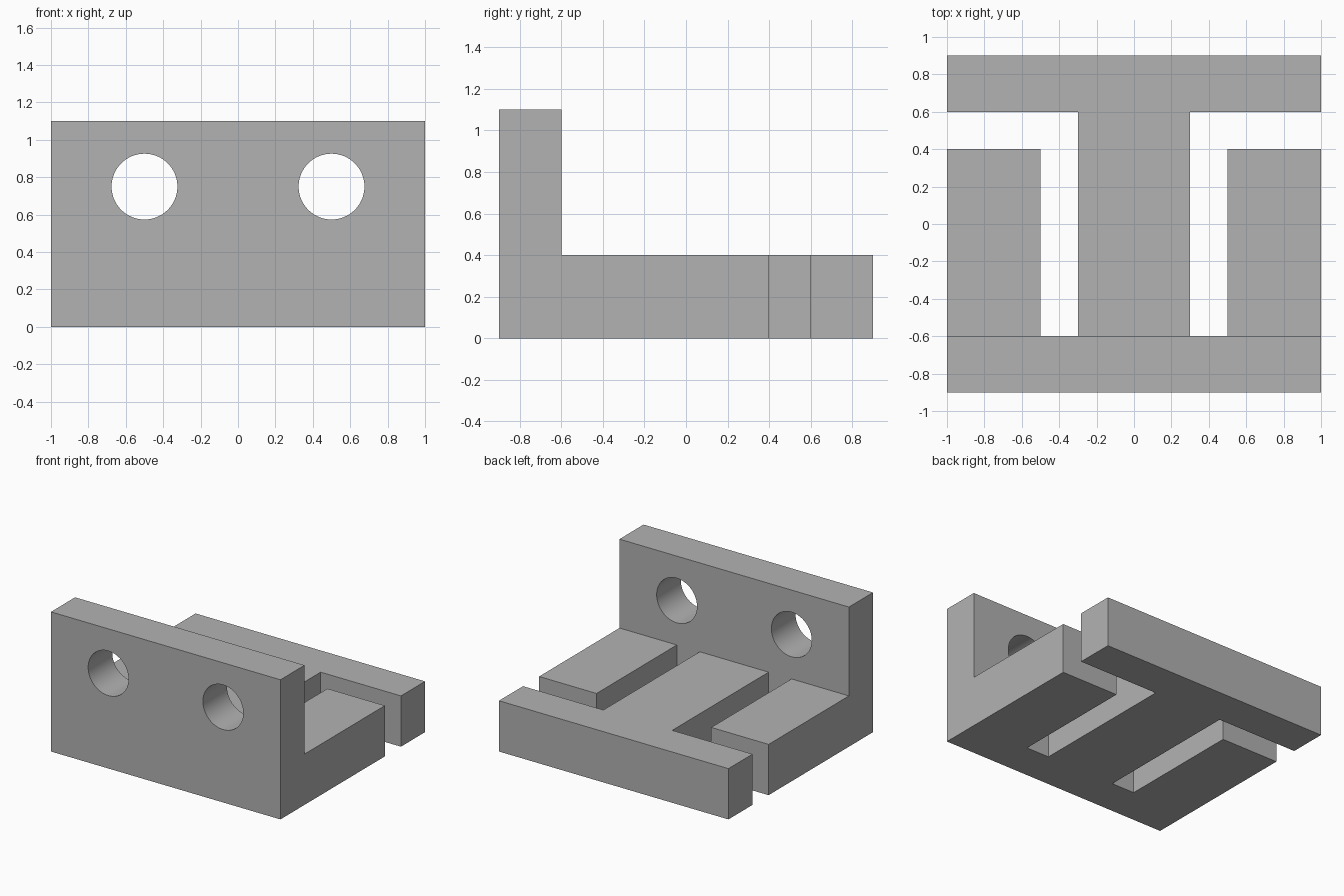
import bpy
import bmesh
import math
from mathutils import Matrix, Vector

old = bpy.data.objects.get("Cube")
if old:
    bpy.data.objects.remove(old, do_unlink=True)

grey = bpy.data.materials.new("plain grey")
grey.use_nodes = True
grey.diffuse_color = (0.448, 0.448, 0.448, 1)
grey.node_tree.nodes["Principled BSDF"].inputs["Base Color"].default_value = grey.diffuse_color


def make_object(name, bm):
    bmesh.ops.recalc_face_normals(bm, faces=bm.faces[:])
    mesh = bpy.data.meshes.new(name)
    bm.to_mesh(mesh)
    bm.free()
    mesh.materials.append(grey)
    obj = bpy.data.objects.new(name, mesh)
    bpy.context.collection.objects.link(obj)
    return obj


def prism(name, outline, direction):
    """Extrude a closed outline along a direction."""
    bm = bmesh.new()
    face = bm.faces.new([bm.verts.new(p) for p in outline])
    geom = bmesh.ops.extrude_face_region(bm, geom=[face])["geom"]
    moved = [v for v in geom if isinstance(v, bmesh.types.BMVert)]
    bmesh.ops.translate(bm, verts=moved, vec=Vector(direction))
    return make_object(name, bm)


def bore(name, x, z, radius):
    """Round cutter running front to back through the upright plate."""
    bm = bmesh.new()
    bmesh.ops.create_cone(bm, cap_ends=True, segments=64, radius1=radius, radius2=radius, depth=0.6,
                          matrix=Matrix.Translation((x, -0.75, z)) @ Matrix.Rotation(math.pi / 2, 4, "X"))
    return make_object(name, bm)


# L-shaped side profile: upright plate and flat base
profile = [(-0.9, 0), (0.9, 0), (0.9, 0.4), (-0.6, 0.4), (-0.6, 1.1), (-0.9, 1.1)]
bracket = prism("slotted_bracket", [(-1, y, z) for y, z in profile], (2, 0, 0))

# Angled slots in the base and round holes in the plate, on both sides
slot = [(0.3, -0.6), (0.5, -0.6), (0.5, 0.4), (1.2, 0.4), (1.2, 0.6), (0.3, 0.6)]
cutters = []
for side, label in ((1, "left"), (-1, "right")):
    cutters.append(prism(label + "_slot_cutter", [(side * x, y, -0.1) for x, y in slot], (0, 0, 0.6)))
    cutters.append(bore(label + "_hole_cutter", side * 0.5, 0.75, 0.176))

bpy.ops.object.select_all(action="DESELECT")
bracket.select_set(True)
bpy.context.view_layer.objects.active = bracket
for cutter in cutters:
    cutter.hide_render = True
    cut = bracket.modifiers.new(cutter.name, "BOOLEAN")
    cut.operation = "DIFFERENCE"
    cut.solver = "EXACT"
    cut.object = cutter
    bpy.ops.object.modifier_apply(modifier=cut.name)
    bpy.data.objects.remove(cutter, do_unlink=True)

# Smooth bores, crisp edges
bpy.ops.object.shade_smooth_by_angle(angle=math.radians(30))
